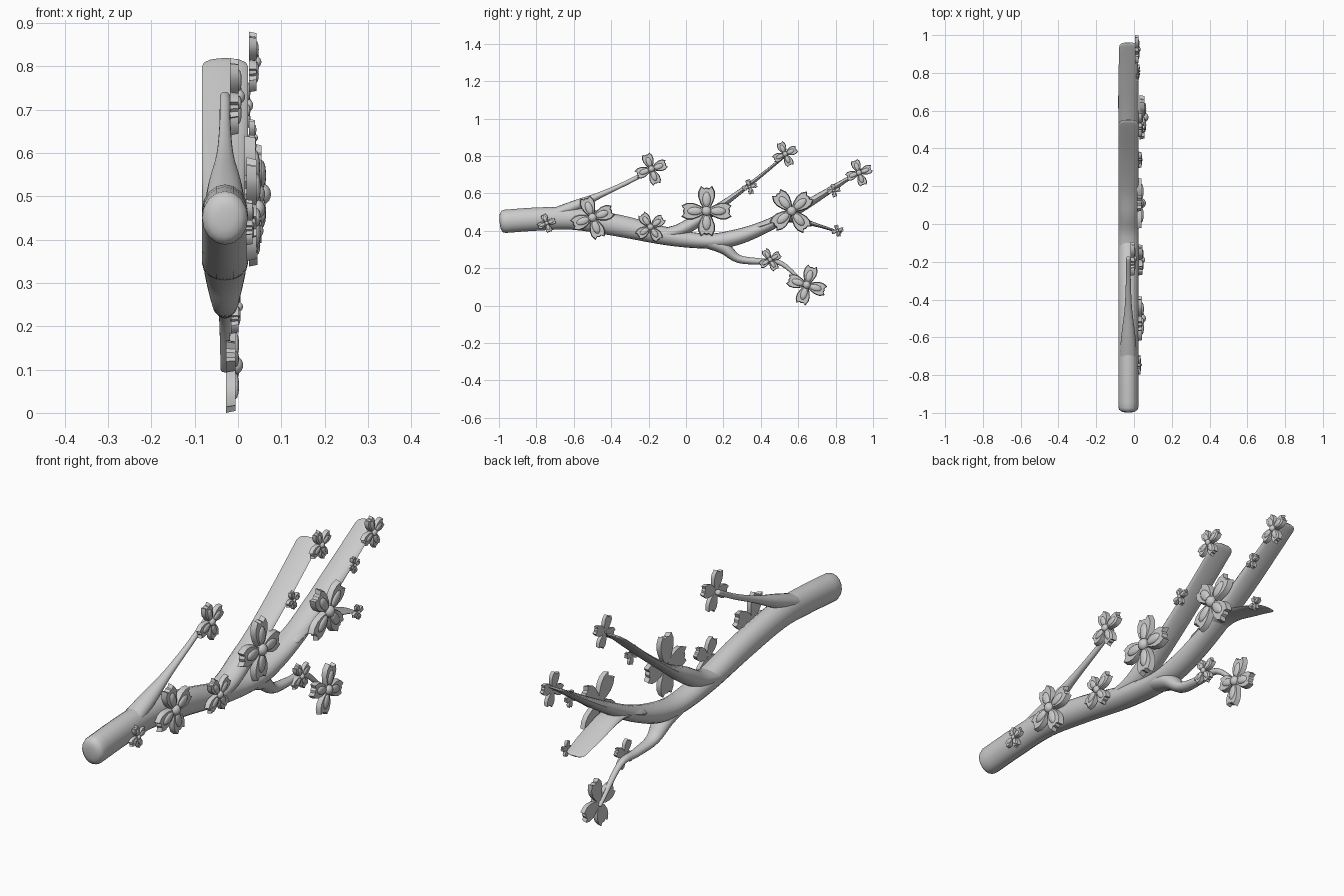
import bpy, bmesh, math
from mathutils import Vector, Matrix

if "Cube" in bpy.data.objects:
    bpy.data.objects.remove(bpy.data.objects["Cube"])

CX = -0.03  # branches lie in one plane


def finish(bm, name, angle):
    bmesh.ops.recalc_face_normals(bm, faces=bm.faces)
    me = bpy.data.meshes.new(name)
    bm.to_mesh(me)
    bm.free()
    ob = bpy.data.objects.new(name, me)
    bpy.context.collection.objects.link(ob)
    bpy.ops.object.select_all(action='DESELECT')
    ob.select_set(True)
    bpy.context.view_layer.objects.active = ob
    bpy.ops.object.shade_smooth_by_angle(angle=math.radians(angle))
    return ob


def catmull(a, b, c, d, t):
    return 0.5 * (2 * b + (c - a) * t + (2 * a - 5 * b + 4 * c - d) * t * t
                  + (3 * b - a - 3 * c + d) * t ** 3)


def branch(name, pts, sides=16, steps=5):
    """Sweep an ellipse; points are (y, z, half thickness, half width in x)."""
    p = [Vector(q) for q in pts]
    p = [2 * p[0] - p[1]] + p + [2 * p[-1] - p[-2]]
    path = [catmull(*p[i:i + 4], k / steps) for i in range(len(p) - 3) for k in range(steps)]
    path.append(p[-2])
    rings = []
    n = len(path)
    for i, q in enumerate(path):
        a, b = path[max(i - 1, 0)], path[min(i + 1, n - 1)]
        t = Vector((0, b[0] - a[0], b[1] - a[1])).normalized()
        c = Vector((CX, q[0], q[1]))
        r = [(c, t, q[2], q[3])]
        # rounded ends
        cap = [(c + t * s * q[3] * (1 if i else -1), t, q[2] * f, q[3] * f)
               for s, f in ((0.25, 0.92), (0.42, 0.7), (0.5, 0.4))]
        if i == 0:
            r = cap[::-1] + r
        elif i == n - 1:
            r += cap
        rings += r
    bm = bmesh.new()
    loops = []
    for c, t, th, w in rings:
        up = Vector((0, -t.z, t.y))
        loops.append([bm.verts.new(c + up * th * math.cos(a) + Vector((w * math.sin(a), 0, 0)))
                      for a in [2 * math.pi * k / sides for k in range(sides)]])
    for l, m in zip(loops, loops[1:]):
        for k in range(sides):
            j = (k + 1) % sides
            bm.faces.new((l[k], l[j], m[j], m[k]))
    bm.faces.new(loops[0])
    bm.faces.new(loops[-1])
    return finish(bm, name, 50)


W = 0.053
branch("main_branch", [(-.97, .45, .062, W), (-.8, .462, .062, W), (-.6, .465, .06, W),
                       (-.35, .425, .058, W), (-.1, .37, .048, W), (.1, .345, .04, W),
                       (.25, .36, .043, W), (.42, .42, .034, W), (.6, .515, .026, W),
                       (.75, .605, .018, W), (.94, .725, .007, .048)])
branch("upper_branch", [(-.16, .375, .03, W), (-.04, .40, .035, W), (.06, .455, .035, W),
                        (.18, .53, .02, W), (.35, .655, .011, W), (.53, .80, .007, W)])
branch("side_twig", [(.4, .425, .02, W), (.55, .465, .02, W), (.7, .43, .01, W), (.81, .395, .006, .045)])
branch("lower_branch", [(.1, .345, .035, .05), (.2, .31, .034, .045), (.28, .25, .022, .03),
                        (.4, .235, .017, .02), (.51, .225, .013, .014), (.65, .1, .007, .01)])
branch("top_twig", [(-.75, .475, .03, .048), (-.6, .53, .03, .038), (-.45, .595, .016, .02),
                    (-.3, .665, .012, .013), (-.18, .73, .012, .012)])

# half outline of a notched petal: (distance from centre, half width)
PETAL = [(.06, .1), (.3, .24), (.55, .33), (.78, .33), (1, .22), (.9, .1), (.94, 0)]


def flower(i, x, y, z, r, rot):
    th = 0.009 + 0.12 * r
    bm = bmesh.new()
    outline = PETAL + [(d, -w) for d, w in PETAL[-2::-1]]
    for k in range(4):
        turn = Matrix.Rotation(math.radians(rot + 90 * k), 4, 'X')
        # petal plate
        f = bm.faces.new([bm.verts.new(turn @ Vector((0, d * r, w * r))) for d, w in outline])
        ext = bmesh.ops.extrude_face_region(bm, geom=[f])
        top = [g for g in ext['geom'] if isinstance(g, bmesh.types.BMVert)]
        bmesh.ops.translate(bm, verts=top, vec=(th, 0, 0))
        mid = turn @ Vector((th, .6 * r, 0))
        for v in top:
            v.co = mid + (v.co - mid) * 0.9
        # raised inner petal
        bmesh.ops.create_uvsphere(bm, u_segments=12, v_segments=8, radius=1, matrix=Matrix.Translation((th, 0, 0))
                                  @ turn @ Matrix.Translation((0, .46 * r, 0))
                                  @ Matrix.Diagonal((.08 * r, .3 * r, .16 * r, 1)))
    # flower centre
    bmesh.ops.create_uvsphere(bm, u_segments=14, v_segments=10, radius=1,
                              matrix=Matrix.Translation((th, 0, 0)) @ Matrix.Diagonal((.17 * r, .19 * r, .19 * r, 1)))
    finish(bm, "blossom_%02d" % i, 40).location = (x, y, z)


FLOWERS = [(.018, -.745, .44, .052, 20), (.02, -.5, .47, .118, 20), (.025, -.19, .42, .087, 35),
           (-.018, -.185, .73, .088, 20), (.015, .11, .505, .135, 0), (.025, .34, .635, .042, 15),
           (.025, .53, .81, .07, 25), (.03, .565, .505, .13, 40), (.01, .79, .615, .037, 10),
           (.005, .925, .71, .074, 20), (.015, .81, .4, .034, 15), (-.016, .45, .245, .064, 30),
           (-.028, .645, .11, .108, 73)]
for i, f in enumerate(FLOWERS):
    flower(i + 1, *f)
